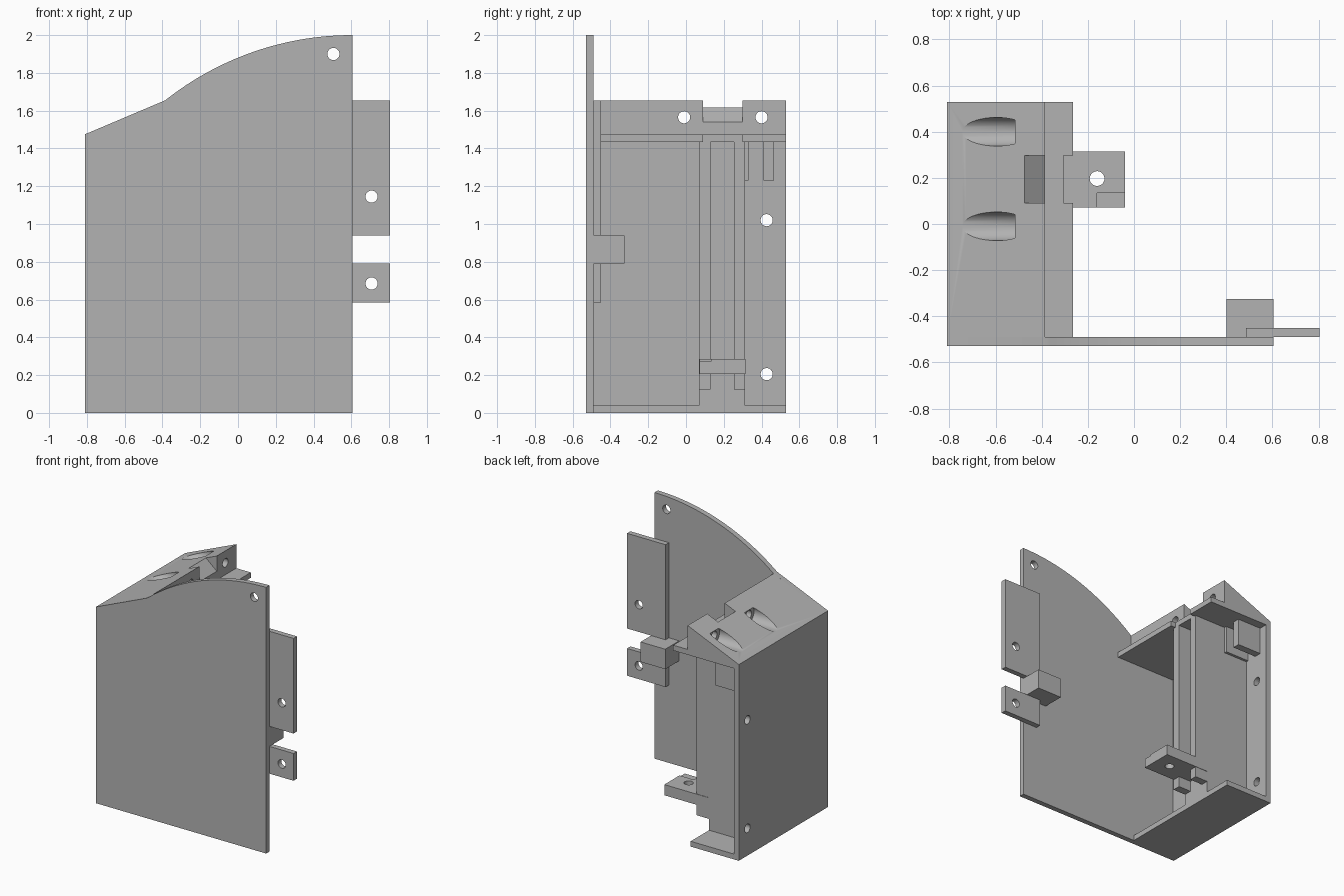
import bpy, bmesh, math
from mathutils import Matrix

if "Cube" in bpy.data.objects:
    bpy.data.objects.remove(bpy.data.objects["Cube"])

grey = bpy.data.materials.new("plain_grey")
grey.diffuse_color = (0.45, 0.45, 0.45, 1)
grey.use_nodes = True
grey.node_tree.nodes["Principled BSDF"].inputs["Base Color"].default_value = grey.diffuse_color


def finish(name, bm):
    bmesh.ops.recalc_face_normals(bm, faces=bm.faces)
    me = bpy.data.meshes.new(name)
    bm.to_mesh(me)
    bm.free()
    me.materials.append(grey)
    ob = bpy.data.objects.new(name, me)
    bpy.context.collection.objects.link(ob)
    return ob


def prism(name, profile, y0, y1):
    """Extrude an x-z outline from y0 to y1."""
    bm = bmesh.new()
    face = bm.faces.new([bm.verts.new((x, y0, z)) for x, z in profile])
    new = bmesh.ops.extrude_face_region(bm, geom=[face])["geom"]
    bmesh.ops.translate(bm, vec=(0, y1 - y0, 0),
                        verts=[v for v in new if isinstance(v, bmesh.types.BMVert)])
    return finish(name, bm)


def box(name, x0, x1, y0, y1, z0, z1):
    return prism(name, [(x0, z0), (x1, z0), (x1, z1), (x0, z1)], y0, y1)


def rod(axis, centre, r, length):
    """Cylinder used as a cutter along one axis."""
    bm = bmesh.new()
    rot = {"x": Matrix.Rotation(math.pi / 2, 4, "Y"),
           "y": Matrix.Rotation(math.pi / 2, 4, "X"),
           "z": Matrix.Identity(4)}[axis]
    bmesh.ops.create_cone(bm, cap_ends=True, segments=40, radius1=r, radius2=r,
                          depth=length, matrix=Matrix.Translation(centre) @ rot)
    return finish("cutter", bm)


def cut(ob, cutters):
    bpy.ops.object.select_all(action="DESELECT")
    bpy.context.view_layer.objects.active = ob
    ob.select_set(True)
    for c in cutters:
        m = ob.modifiers.new("cut", "BOOLEAN")
        m.operation, m.solver, m.object = "DIFFERENCE", "EXACT", c
        bpy.ops.object.modifier_apply(modifier=m.name)
        bpy.data.objects.remove(c)
    bpy.ops.object.shade_smooth_by_angle(angle=math.radians(30))


R = 0.032                      # screw hole radius
L, WALL = -0.81, -0.77         # outer and inner face of the end wall
IN, BACK = -0.49, 0.53         # inner face of side panel, open side edge

# Side panel with the curved top
rad, xc = 1.593, 0.605
a_end = math.asin(0.99 / rad)
arc = [(xc - rad * math.sin(a_end * i / 32), 2 - rad + rad * math.cos(a_end * i / 32))
       for i in range(33)]
panel = prism("side_panel", [(L, 0), (xc, 0)] + arc + [(L, 1.475)], -0.53, IN)
cut(panel, [rod("y", (0.505, -0.51, 1.9), R, 0.3)])

# End wall and floor
wall = box("end_wall", L, WALL, IN, BACK, 0, 1.475)
cut(wall, [rod("x", (-0.79, 0.427, z), R, 0.3) for z in (0.205, 1.02)])
box("floor_plate", WALL, -0.41, IN, BACK, 0, 0.04)

# Sloped top with ledge, notches, rounded pockets and through holes
top = prism("sloped_top", [(L, 1.435), (-0.265, 1.435), (-0.265, 1.475),
                           (-0.385, 1.475), (-0.385, 1.655), (L, 1.475)], IN, BACK)
cutters = [prism("cutter", [(-0.5, 1.638), (-0.36, 1.519), (-0.36, 1.75), (-0.5, 1.75)],
                 0.09, 0.298),
           box("cutter", -0.305, -0.2, 0.09, 0.298, 1.4, 1.5)]
for y in (-0.01, 0.4):
    cutters.append(rod("x", (-0.765, y, 1.565), 0.062, 0.5))
    cutters.append(rod("x", (-0.45, y, 1.565), R, 0.3))
cut(top, cutters)

# Upright column with two guide rails
box("column", WALL, -0.41, 0.07, 0.312, 0, 1.435)
for y0, y1 in ((0.07, 0.13), (0.255, 0.312)):
    box("guide_rail", -0.41, -0.305, y0, y1, 0.125, 1.435)

# Screw tab at the foot of the rails, with a shallow corner step
tab = box("column_tab", -0.41, -0.04, 0.072, 0.315, 0.205, 0.285)
cut(tab, [rod("z", (-0.16, 0.197, 0.25), R, 0.3),
          box("cutter", -0.16, 0, 0.0, 0.135, 0.275, 0.35)])

# Hanging blocks under the top
for y0, y1 in ((0.312, 0.332), (0.41, 0.465)):
    box("hanging_block", WALL, -0.57, y0, y1, 1.23, 1.435)

# Hinge-side tabs and stop block
for z0, z1, zh in ((0.94, 1.655, 1.145), (0.585, 0.79, 0.685)):
    t = box("edge_tab", 0.485, 0.805, IN, -0.45, z0, z1)
    cut(t, [rod("y", (0.707, -0.47, zh), R, 0.3)])
box("stop_block", 0.4, 0.605, IN, -0.325, 0.79, 0.94)
